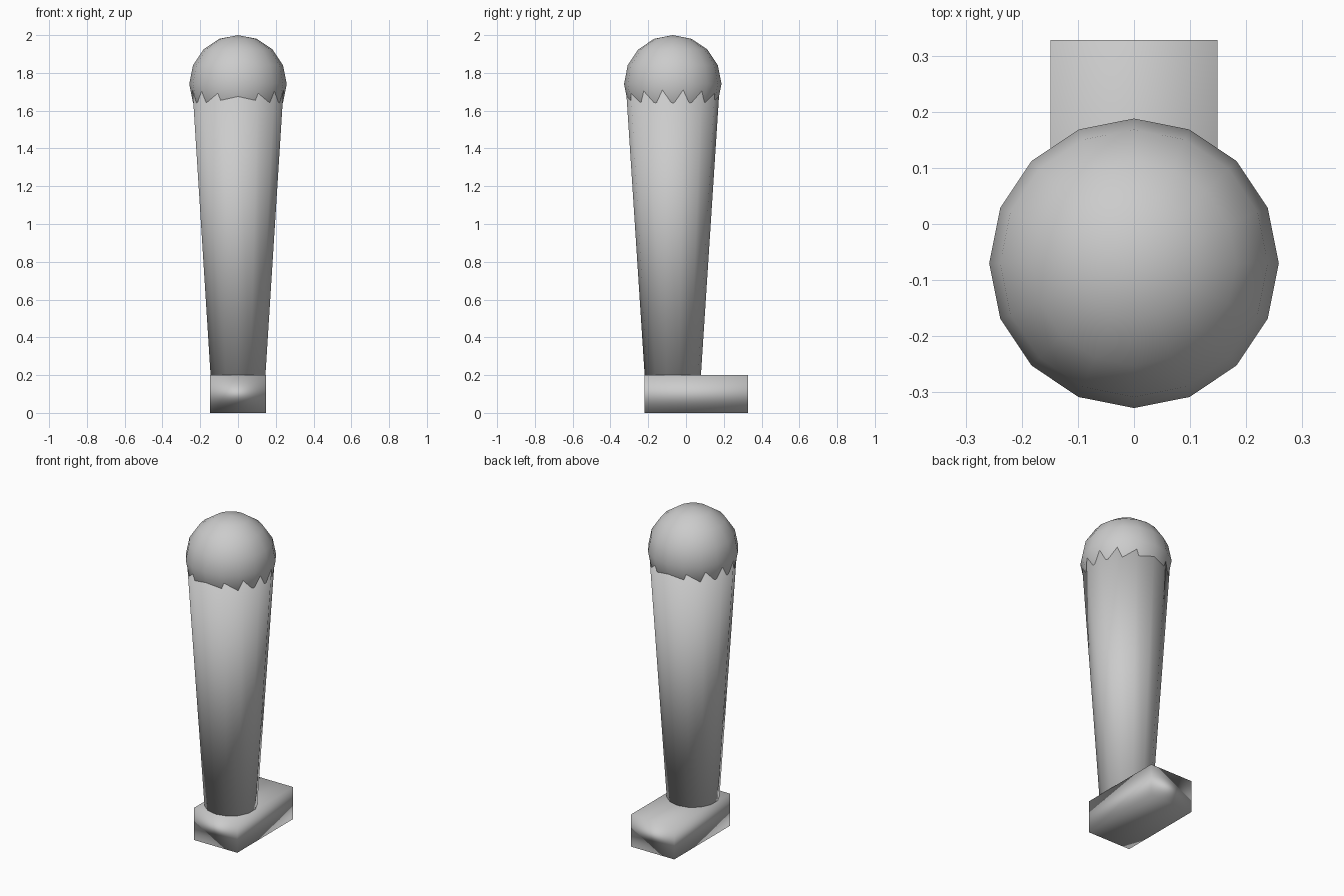
import bpy

default = bpy.data.objects.get("Cube")
if default:
    bpy.data.objects.remove(default, do_unlink=True)

# One plain grey for every part
grey = bpy.data.materials.new("plain grey")
grey.use_nodes = True
colour = (0.6, 0.6, 0.6, 1.0)
grey.diffuse_color = colour
grey.node_tree.nodes["Principled BSDF"].inputs["Base Color"].default_value = colour

AXIS_Y = -0.07      # the leg stands towards the front of the foot
FOOT_TOP = 0.2
BALL_Z = 1.742


def finish(name):
    """Name the active part, colour it and smooth it all over."""
    part = bpy.context.object
    part.name = part.data.name = name
    part.data.materials.clear()
    part.data.materials.append(grey)
    bpy.ops.object.shade_smooth()
    return part


# Foot block, reaching out to the back
bpy.ops.mesh.primitive_cube_add(size=1, location=(0, 0.054, FOOT_TOP / 2))
foot = finish("foot")
foot.scale = (0.297, 0.547, FOOT_TOP)

# Tapered leg, widening up into the ball
bpy.ops.mesh.primitive_cone_add(
    vertices=14, radius1=0.149, radius2=0.249, depth=BALL_Z - FOOT_TOP,
    location=(0, AXIS_Y, (BALL_Z + FOOT_TOP) / 2))
finish("leg")

# Ball on top
bpy.ops.mesh.primitive_uv_sphere_add(
    segments=16, ring_count=8, radius=0.258, location=(0, AXIS_Y, BALL_Z))
finish("ball")
